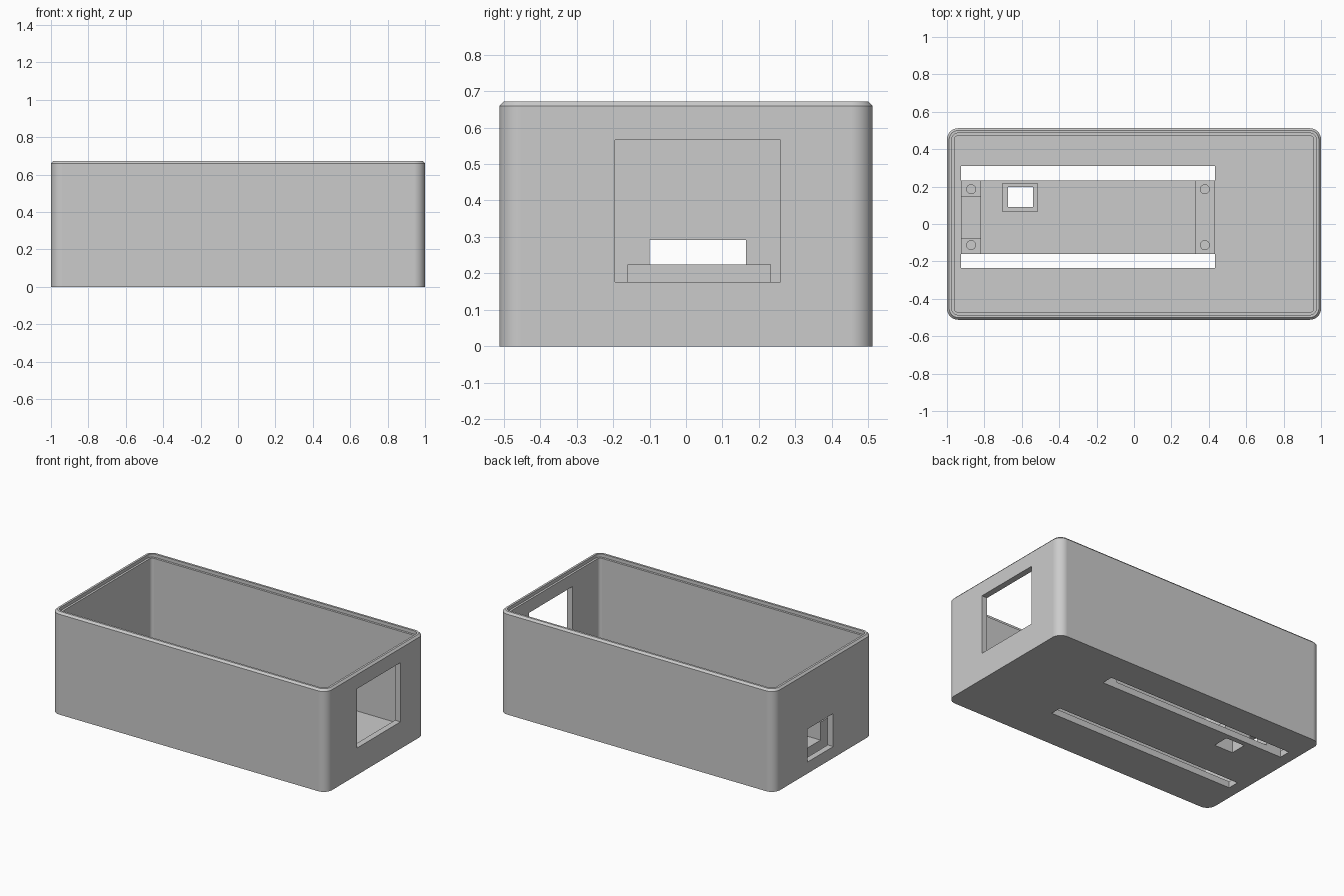
import bpy
import bmesh
from math import sin, cos, pi, radians
from mathutils import Matrix, Vector

default_cube = bpy.data.objects.get("Cube")
if default_cube:
    bpy.data.objects.remove(default_cube, do_unlink=True)

# Single plastic colour
grey = bpy.data.materials.new("grey plastic")
grey.use_nodes = True
colour = (0.6, 0.6, 0.6, 1)
grey.diffuse_color = colour
for node in grey.node_tree.nodes:
    if node.type == 'BSDF_PRINCIPLED':
        node.inputs["Base Color"].default_value = colour

HALF_X, HALF_Y, HEIGHT = 1.0, 0.512, 0.672
CORNER, WALL, FLOOR = 0.06, 0.04, 0.042
POST_TOP, NOTCH_TOP = 0.225, 0.107


def make_object(name, bm):
    bmesh.ops.recalc_face_normals(bm, faces=bm.faces)
    mesh = bpy.data.meshes.new(name)
    bm.to_mesh(mesh)
    bm.free()
    mesh.materials.append(grey)
    obj = bpy.data.objects.new(name, mesh)
    bpy.context.scene.collection.objects.link(obj)
    return obj


def box(name, x, y, z):
    """Box from (low, high) ranges on each axis."""
    bm = bmesh.new()
    size = Vector((x[1] - x[0], y[1] - y[0], z[1] - z[0]))
    middle = Vector((sum(x), sum(y), sum(z))) / 2
    bmesh.ops.create_cube(bm, size=1, matrix=Matrix.Translation(middle) @ Matrix.Diagonal(size.to_4d()))
    return make_object(name, bm)


def drill(name, x, y, radius, z):
    bm = bmesh.new()
    bmesh.ops.create_cone(bm, cap_ends=True, segments=32, radius1=radius, radius2=radius,
                          depth=z[1] - z[0], matrix=Matrix.Translation((x, y, sum(z) / 2)))
    return make_object(name, bm)


def cut(obj, cutters):
    """Subtract the cutters from the object, then discard them."""
    for cutter in cutters:
        cutter.hide_render = True
        mod = obj.modifiers.new("cut", 'BOOLEAN')
        mod.operation = 'DIFFERENCE'
        mod.solver = 'EXACT'
        mod.object = cutter
    graph = bpy.context.evaluated_depsgraph_get()
    mesh = bpy.data.meshes.new_from_object(obj.evaluated_get(graph))
    obj.modifiers.clear()
    obj.data = mesh
    for cutter in cutters:
        bpy.data.objects.remove(cutter, do_unlink=True)


def rounded_ring(bm, inset, z, steps=14):
    """Rounded rectangle of vertices, inset from the outer outline."""
    radius = CORNER - inset
    cx, cy = HALF_X - CORNER, HALF_Y - CORNER
    ring = []
    for quarter, (sx, sy) in enumerate(((1, 1), (-1, 1), (-1, -1), (1, -1))):
        for i in range(steps + 1):
            a = (quarter + i / steps) * pi / 2
            ring.append(bm.verts.new((sx * cx + radius * cos(a), sy * cy + radius * sin(a), z)))
    return ring


# Enclosure: one wall section swept round the rounded outline
section = [(0, 0), (0, HEIGHT - 0.013), (0.012, HEIGHT), (0.026, HEIGHT),
           (0.026, HEIGHT - 0.022), (WALL, HEIGHT - 0.022), (WALL, FLOOR)]
bm = bmesh.new()
rings = [rounded_ring(bm, inset, z) for inset, z in section]
for lower, upper in zip(rings, rings[1:]):
    for i in range(len(lower)):
        j = (i + 1) % len(lower)
        bm.faces.new((lower[i], lower[j], upper[j], upper[i]))
bm.faces.new(rings[0])
bm.faces.new(rings[-1])
enclosure = make_object("enclosure", bm)

# Openings in the end walls and the floor
TRAY_X, TRAY_Y = (-0.925, 0.432), (-0.16, 0.233)
HOLE_X, HOLE_Y = (-0.675, -0.54), (0.092, 0.199)
through = (-0.1, 0.15)
cut(enclosure, [
    box("large_window_cutter", (0.9, 1.1), (-0.195, 0.259), (0.177, 0.566)),
    box("port_cutter", (-1.1, -0.945), (-0.1, 0.165), (0.075, 0.292)),
    box("back_slot_cutter", TRAY_X, (TRAY_Y[1], 0.309), through),
    box("front_slot_cutter", TRAY_X, (-0.235, TRAY_Y[0]), through),
    box("floor_hole_cutter", HOLE_X, HOLE_Y, through),
])

# Raised collar round the floor hole
collar = box("hole_collar", (-0.703, -0.515), (0.064, 0.22), (0.02, 0.1))
cut(collar, [box("collar_cutter", HOLE_X, HOLE_Y, (-0.1, 0.3))])

# Board supports at both ends of the tray, with screw holes
port_support = box("port_end_support", (TRAY_X[0], -0.818), TRAY_Y, (0.02, POST_TOP))
inner_support = box("inner_end_support", (0.325, TRAY_X[1]), TRAY_Y, (0.02, POST_TOP))
for support, x in ((port_support, -0.871), (inner_support, 0.379)):
    cutters = [drill("screw_cutter", x, y, 0.024, (0.07, 0.3)) for y in (-0.113, 0.186)]
    if support is port_support:
        cutters.append(box("notch_cutter", (-0.97, -0.77), (-0.075, 0.147), (NOTCH_TOP, 0.3)))
    cut(support, cutters)

# Smooth rounded corners, crisp flat faces
for obj in (enclosure, collar, port_support, inner_support):
    bpy.ops.object.select_all(action='DESELECT')
    obj.select_set(True)
    bpy.context.view_layer.objects.active = obj
    bpy.ops.object.shade_smooth_by_angle(angle=radians(30))
    weighted = obj.modifiers.new("flat faces", 'WEIGHTED_NORMAL')
    weighted.keep_sharp = True
